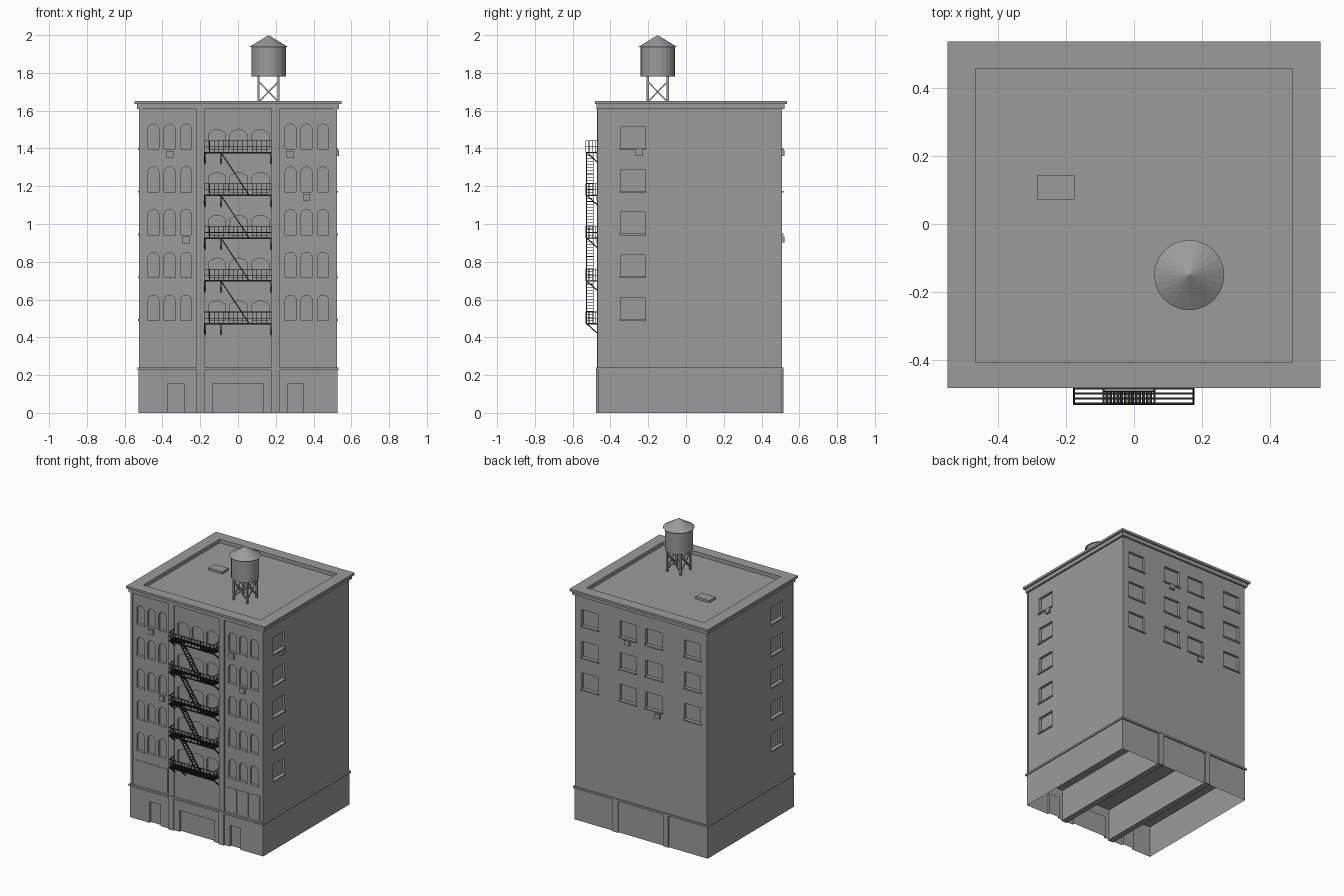
import bpy, bmesh, math
from mathutils import Vector, Matrix

if "Cube" in bpy.data.objects:
    bpy.data.objects.remove(bpy.data.objects["Cube"])


def material(name, v):
    m = bpy.data.materials.new(name)
    m.diffuse_color = (v, v, v, 1)
    m.use_nodes = True
    m.node_tree.nodes["Principled BSDF"].inputs["Base Color"].default_value = m.diffuse_color
    return m


STONE, IRON = material("dark_grey", 0.33), material("black_iron", 0.02)


def finish(name, bm, mat=STONE):
    me = bpy.data.meshes.new(name)
    bmesh.ops.recalc_face_normals(bm, faces=bm.faces[:])
    bm.to_mesh(me)
    bm.free()
    me.materials.append(mat)
    ob = bpy.data.objects.new(name, me)
    bpy.context.collection.objects.link(ob)
    return ob


def box(bm, x0, x1, y0, y1, z0, z1):
    m = Matrix.Translation(((x0 + x1) / 2, (y0 + y1) / 2, (z0 + z1) / 2))
    bmesh.ops.create_cube(bm, size=1, matrix=m @ Matrix.Diagonal((x1 - x0, y1 - y0, z1 - z0, 1)))


def bar(bm, p, q, t):
    p, q = Vector(p), Vector(q)
    d = q - p
    m = Matrix.Translation((p + q) / 2) @ d.to_track_quat('Z', 'Y').to_matrix().to_4x4()
    bmesh.ops.create_cube(bm, size=1, matrix=m @ Matrix.Diagonal((t, t, d.length, 1)))


def arch(bm, cx, w, z0, spring, rise, y0, y1, power=1.0, n=8):
    # arched-window prism: rectangle with a rounded (power 1) or shallow (power 2) head
    pts = [(cx - w / 2, z0), (cx + w / 2, z0)]
    pts += [(cx + w / 2 * math.cos(math.pi * i / n),
             spring + rise * max(0, math.sin(math.pi * i / n)) ** power) for i in range(n + 1)]
    f = bm.faces.new([bm.verts.new((x, y0, z)) for x, z in pts])
    r = bmesh.ops.extrude_face_region(bm, geom=[f])
    bmesh.ops.translate(bm, vec=(0, y1 - y0, 0),
                        verts=[v for v in r['geom'] if isinstance(v, bmesh.types.BMVert)])


def cut(ob, bm):
    cutter = finish("cutter", bm)
    cutter.hide_render = True
    mod = ob.modifiers.new("cut", 'BOOLEAN')
    mod.operation, mod.solver, mod.object = 'DIFFERENCE', 'EXACT', cutter
    bpy.context.view_layer.objects.active = ob
    bpy.ops.object.modifier_apply(modifier=mod.name)
    bpy.data.objects.remove(cutter)


ROWS = [0.49 + 0.2265 * i for i in range(5)]
SIDE_COLS = [-0.448, -0.362, -0.275, 0.278, 0.363, 0.45]
MID_COLS = [-0.111, 0.003, 0.119]
BACK_COLS = [-0.407, -0.102, 0.102, 0.404]
F, B, W, TOP, ROOF = -0.461, 0.508, 0.521, 1.61, 1.625

# upper walls with recessed windows, plus sills
bm, c, s = bmesh.new(), bmesh.new(), bmesh.new()
box(bm, -W, W, F, B, 0.23, TOP)
walls = finish("upper_walls", bm)
for i, z in enumerate(ROWS):
    for x in SIDE_COLS:
        arch(c, x, 0.06, z, z + 0.103, 0.03, F - 0.02, F + 0.015)
        box(s, x - 0.034, x + 0.034, F - 0.005, F + 0.002, z - 0.009, z)
    for x in MID_COLS:
        arch(c, x, 0.09, z, z + 0.082, 0.021, F - 0.02, F + 0.015, 2.0)
        box(s, x - 0.049, x + 0.049, F - 0.005, F + 0.002, z - 0.009, z)
    for sx in (-1, 1):
        a, b = sorted((sx * (W - 0.018), sx * (W + 0.02)))
        box(c, a, b, -0.347, -0.218, z + 0.006, z + 0.12)
        a, b = sorted((sx * (W - 0.002), sx * (W + 0.009)))
        box(s, a, b, -0.353, -0.212, z - 0.003, z + 0.006)
    if i > 1:
        for x in BACK_COLS:
            box(c, x - 0.065, x + 0.065, B - 0.018, B + 0.02, z + 0.006, z + 0.12)
            box(s, x - 0.071, x + 0.071, B - 0.002, B + 0.008, z - 0.003, z + 0.006)
cut(walls, c)
finish("window_sills", s)

# ground floor with doorways, open underneath
bm, c = bmesh.new(), bmesh.new()
box(bm, -0.527, 0.526, -0.466, 0.507, 0, 0.23)
base = finish("ground_floor", bm)
for x0, x1 in ((-0.372, -0.287), (-0.135, 0.135), (0.262, 0.346)):
    box(c, x0, x1, -0.5, -0.45, -0.1, 0.152)
cut(base, c)
bm = bmesh.new()
bm.from_mesh(base.data)
bmesh.ops.delete(bm, geom=[f for f in bm.faces if all(abs(v.co.z) < 1e-4 for v in f.verts)],
                 context='FACES')
bm.to_mesh(base.data)
bm.free()

# pilasters: ground piers run front to back, upper strips on the front only
bm = bmesh.new()
for x0, x1 in ((-0.22, -0.178), (0.178, 0.22)):
    box(bm, x0, x1, -0.477, 0.516, 0, 0.235)
    box(bm, x0, x1, -0.471, F + 0.002, 0.23, TOP)
for x0, x1 in ((-0.524, -0.506), (0.506, 0.524)):
    box(bm, x0, x1, -0.468, F + 0.002, 0.23, TOP)
finish("pilasters", bm)

# low panels above the ground floor
bm = bmesh.new()
for x0 in (-0.498, 0.228):
    for i in range(3):
        box(bm, x0 + i * 0.09 + 0.003, x0 + (i + 1) * 0.09 - 0.003, F - 0.003, F + 0.002, 0.245, 0.42)
finish("front_panels", bm)

# belt course
bm = bmesh.new()
box(bm, -0.533, 0.533, -0.477, 0.517, 0.226, 0.239)
finish("belt_course", bm)


# cornice and parapet rings around the sunken roof
def ring(bm, x, y0, y1, z0, z1):
    ix, i0, i1 = 0.465, -0.405, 0.457
    box(bm, -x, -ix, y0, y1, z0, z1)
    box(bm, ix, x, y0, y1, z0, z1)
    box(bm, -ix, ix, y0, i0, z0, z1)
    box(bm, -ix, ix, i1, y1, z0, z1)


bm = bmesh.new()
ring(bm, 0.535, -0.473, 0.522, TOP, 1.636)
ring(bm, 0.548, -0.482, 0.535, 1.636, 1.652)
finish("cornice", bm)
bm = bmesh.new()
box(bm, -0.466, 0.466, -0.406, 0.458, TOP, ROOF)
finish("roof_deck", bm)

# roof hatch
bm = bmesh.new()
box(bm, -0.285, -0.175, 0.072, 0.143, ROOF - 0.002, 1.641)
finish("roof_hatch", bm)

# air conditioners under windows
bm = bmesh.new()
for x, z in ((-0.36, 1.368), (0.277, 1.368), (0.363, 1.142), (-0.275, 0.916)):
    box(bm, x - 0.019, x + 0.019, F - 0.014, F + 0.005, z - 0.018, z + 0.018)
for x, z in ((0.104, 1.377), (-0.135, 0.917)):
    box(bm, x - 0.019, x + 0.019, B - 0.005, B + 0.014, z - 0.016, z + 0.016)
box(bm, W - 0.005, W + 0.014, -0.268, -0.23, 1.361, 1.393)
finish("air_conditioners", bm)

# fire escape: slatted landings, railings, brackets and stairs
bm = bmesh.new()
X0, X1, Y0, Y1 = -0.176, 0.175, -0.53, -0.464
for i, r in enumerate(ROWS):
    z = r - 0.018
    for k in range(5):
        y = Y0 + 0.003 + k * 0.0147
        a = X0 if k > 2 or i == 0 else 0.06
        box(bm, a, X1, y - 0.0025, y + 0.0025, z - 0.004, z + 0.004)
        if a > X0:
            box(bm, X0, -0.09, y - 0.0025, y + 0.0025, z - 0.004, z + 0.004)
    box(bm, X0, X1, Y0, Y0 + 0.005, z - 0.004, z + 0.004)
    for x in (X0, -0.09, 0.06, X1):
        bar(bm, (x, Y0, z), (x, Y1, z), 0.006)
    for h in (0.03, 0.062):
        bar(bm, (X0, Y0, z + h), (X1, Y0, z + h), 0.003)
        for x in (X0, X1):
            bar(bm, (x, Y0, z + h), (x, Y1, z + h), 0.003)
    for k in range(15):
        x = X0 + (X1 - X0) * k / 14
        bar(bm, (x, Y0, z), (x, Y0, z + 0.062), 0.003)
    for k in range(1, 4):
        for x in (X0, X1):
            y = Y0 + (Y1 - Y0) * k / 4
            bar(bm, (x, y, z), (x, y, z + 0.062), 0.003)
    for x in (X0, -0.09, X1):
        bar(bm, (x, Y0 + 0.005, z), (x, F, z - 0.058), 0.006)
    if i:
        lo = z - 0.2265
        for y in (-0.527, -0.491):
            bar(bm, (-0.09, y, z), (0.06, y, lo), 0.005)
        for k in range(1, 14):
            t = k / 14
            x, zz = -0.09 + 0.15 * t, z + (lo - z) * t
            box(bm, x - 0.004, x + 0.004, -0.527, -0.491, zz - 0.0015, zz + 0.0015)
finish("fire_escape", bm, IRON)

# water tank and conical lid
CX, CY, L = 0.162, -0.15, 0.053
for name, r1, r2, z0, z1 in (("water_tank", 0.091, 0.091, 1.78, 1.94),
                             ("tank_lid", 0.103, 0, 1.937, 2.0)):
    bm = bmesh.new()
    bmesh.ops.create_cone(bm, cap_ends=True, segments=24, radius1=r1, radius2=r2, depth=z1 - z0,
                          matrix=Matrix.Translation((CX, CY, (z0 + z1) / 2)))
    finish(name, bm)

# tank stand: four legs with crossed braces
bm = bmesh.new()
corners = [(CX + L * a, CY + L * b) for a, b in ((-1, -1), (1, -1), (1, 1), (-1, 1))]
for k, p in enumerate(corners):
    q = corners[(k + 1) % 4]
    box(bm, p[0] - 0.006, p[0] + 0.006, p[1] - 0.006, p[1] + 0.006, ROOF - 0.002, 1.785)
    bar(bm, (*p, 1.645), (*q, 1.755), 0.007)
    bar(bm, (*q, 1.645), (*p, 1.755), 0.007)
finish("tank_stand", bm)
